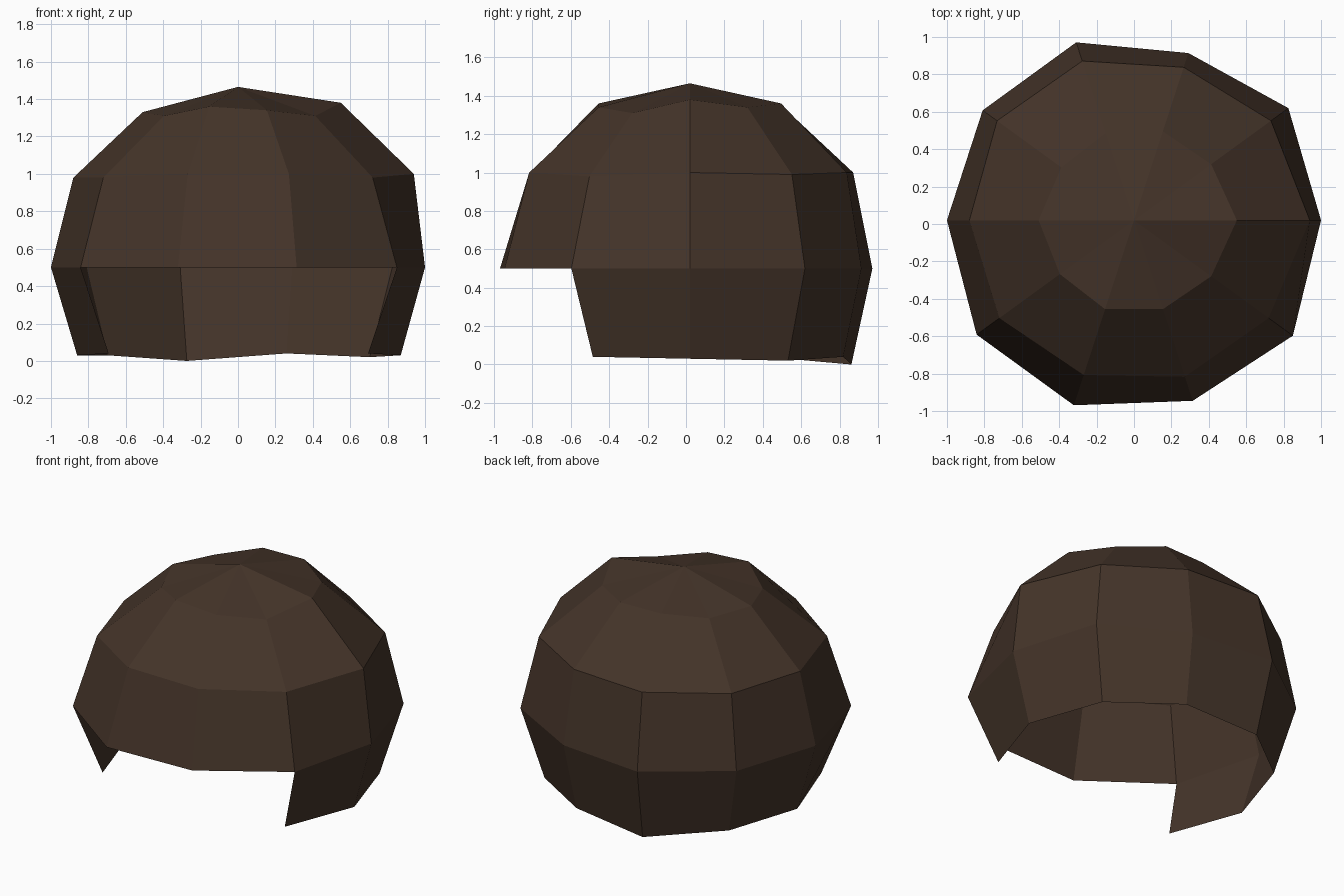
import bpy, bmesh, math

if "Cube" in bpy.data.objects:
    bpy.data.objects.remove(bpy.data.objects["Cube"])

SIDES = 10
CENTRE_Y = 0.02

brown = bpy.data.materials.new("dark_brown")
brown.diffuse_color = (0.058, 0.034, 0.022, 1)
brown.use_nodes = True
brown.node_tree.nodes["Principled BSDF"].inputs["Base Color"].default_value = brown.diffuse_color

# Each ring: slightly uneven radii and heights, starting at +x, counter-clockwise
RINGS = [
    ([.87, .87, .84, .885, .86, .86, .855, .86, .86, .86],
     [.03, .02, .04, 0, .03, .03, .04, .04, .04, .04]),
    ([1, 1.02, .94, 1, 1, 1, 1.04, 1.04, 1.015, 1.05],
     [.5] * SIDES),
    ([.94, .905, .86, .895, .905, .88, .89, .87, .88, .89],
     [1, .99, 1, 1, .99, .98, .98, 1, 1, .98]),
    ([.55, .51, .50, .49, .48, .51, .49, .50, .50, .51],
     [1.38, 1.34, 1.36, 1.36, 1.32, 1.33, 1.31, 1.36, 1.34, 1.31]),
]
FACE_OPENING = (6, 7, 8)  # front segments left out of the lowest band

bm = bmesh.new()
rings = []
for radii, heights in RINGS:
    ring = []
    for i, (r, z) in enumerate(zip(radii, heights)):
        a = 2 * math.pi * i / SIDES
        ring.append(bm.verts.new((r * math.cos(a), CENTRE_Y + r * math.sin(a), z)))
    rings.append(ring)

# Side bands, open at the front below the brow line
for level, (low, high) in enumerate(zip(rings, rings[1:])):
    for i in range(SIDES):
        if level == 0 and i in FACE_OPENING:
            continue
        j = (i + 1) % SIDES
        bm.faces.new((low[i], low[j], high[j], high[i]))

# Crown fan
apex = bm.verts.new((0, CENTRE_Y, 1.465))
for i in range(SIDES):
    bm.faces.new((rings[-1][i], rings[-1][(i + 1) % SIDES], apex))

# Remove the unused points in the opening
bmesh.ops.delete(bm, geom=[v for v in bm.verts if not v.link_faces], context='VERTS')

mesh = bpy.data.meshes.new("hair_cap")
bm.to_mesh(mesh)
bm.free()
mesh.materials.append(brown)
cap = bpy.data.objects.new("hair_cap", mesh)
bpy.context.collection.objects.link(cap)
